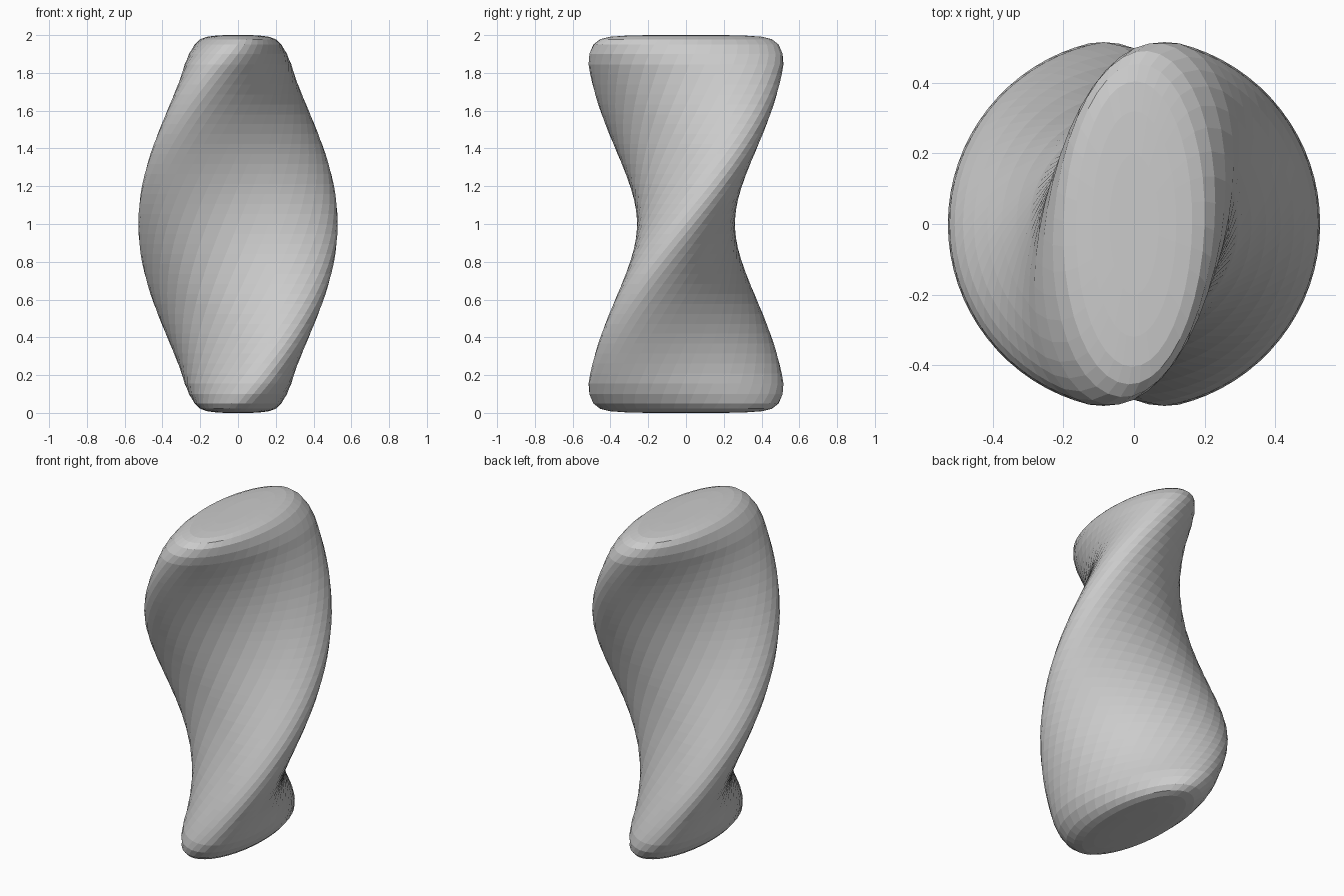
import bpy, bmesh
from math import pi, cos, sin

if "Cube" in bpy.data.objects:
    bpy.data.objects.remove(bpy.data.objects["Cube"])

SIDES = 40
HEIGHT = 2.0

# Rounded end: height from the end, long half-axis, short half-axis
END = [(0.0, 0.20, 0.07), (0.003, 0.32, 0.12), (0.009, 0.405, 0.165),
       (0.022, 0.455, 0.20), (0.05, 0.492, 0.228), (0.10, 0.518, 0.25)]

# Full stack of elliptical sections, mirrored top to bottom
STEPS = 32
body = [(0.155 + (HEIGHT - 0.31) * i / STEPS, 0.528, 0.26) for i in range(STEPS + 1)]
top_end = [(HEIGHT - z, a, b) for z, a, b in reversed(END)]
sections = END + body + top_end

bm = bmesh.new()


def ring(z, a, b):
    """Ellipse turned by half a revolution over the full height."""
    t = -pi / 2 + pi * z / HEIGHT
    verts = []
    for i in range(SIDES):
        u = 2 * pi * i / SIDES
        x, y = a * cos(u), b * sin(u)
        verts.append(bm.verts.new((x * cos(t) - y * sin(t), x * sin(t) + y * cos(t), z)))
    return verts


# Twisted wall
rings = [ring(*s) for s in sections]
for lo, hi in zip(rings, rings[1:]):
    for i in range(SIDES):
        j = (i + 1) % SIDES
        bm.faces.new((lo[i], lo[j], hi[j], hi[i]))

# End caps
bm.faces.new(list(reversed(rings[0])))
bm.faces.new(rings[-1])

mesh = bpy.data.meshes.new("twisted_column")
bm.to_mesh(mesh)
bm.free()
column = bpy.data.objects.new("twisted_column", mesh)
bpy.context.collection.objects.link(column)
